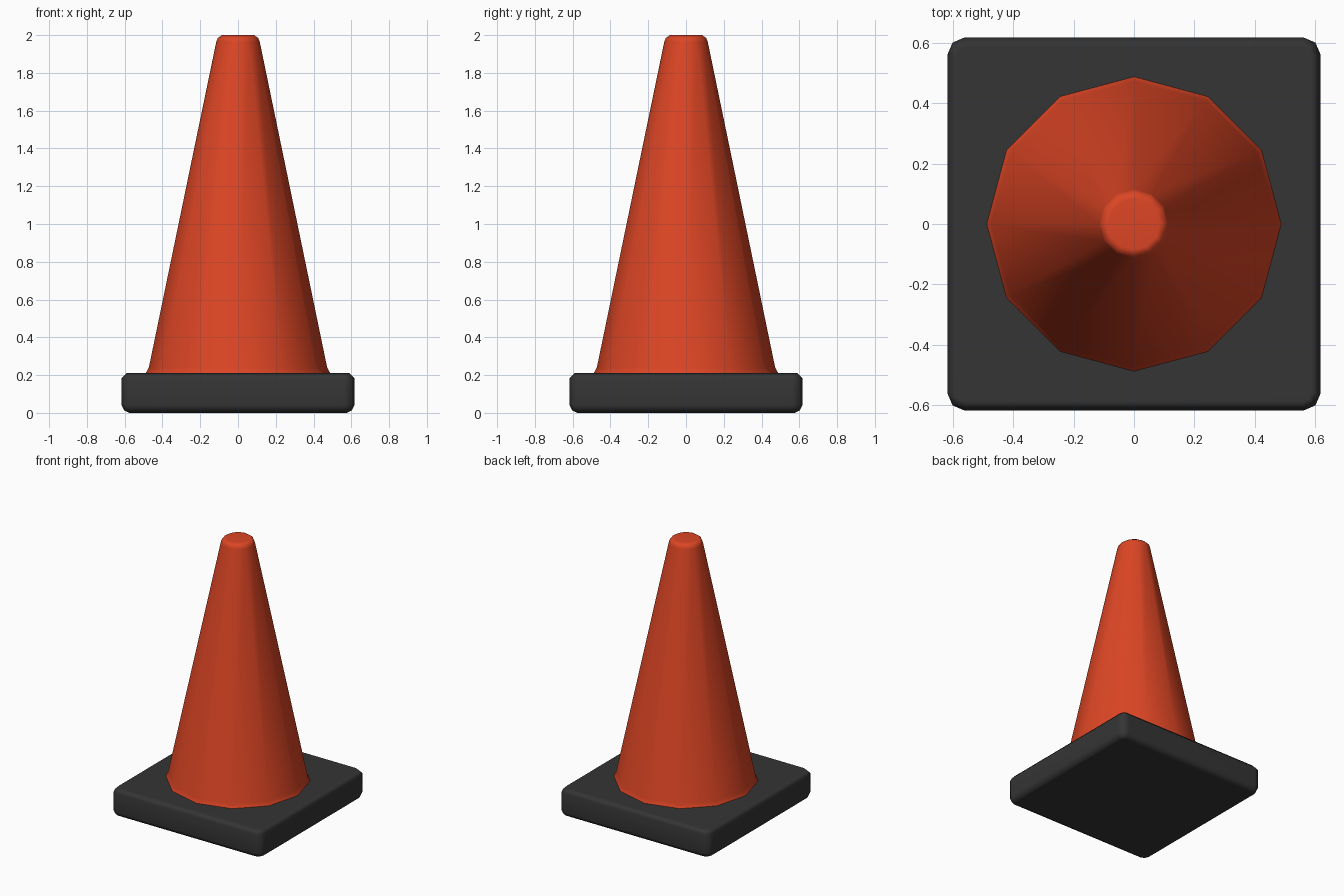
import bpy, bmesh, math

if "Cube" in bpy.data.objects:
    bpy.data.objects.remove(bpy.data.objects["Cube"])


def material(name, rgb):
    m = bpy.data.materials.new(name)
    m.diffuse_color = (*rgb, 1)
    m.use_nodes = True
    m.node_tree.nodes["Principled BSDF"].inputs["Base Color"].default_value = m.diffuse_color
    return m


def loft(name, rings, mat):
    """Closed, smooth solid through a stack of equal-sized rings."""
    bm = bmesh.new()
    rows = [[bm.verts.new(p) for p in ring] for ring in rings]
    n = len(rows[0])
    for a, b in zip(rows, rows[1:]):
        for i in range(n):
            j = (i + 1) % n
            bm.faces.new((a[i], a[j], b[j], b[i]))
    bm.faces.new(rows[0][::-1])
    bm.faces.new(rows[-1])
    for f in bm.faces:
        f.smooth = True
    me = bpy.data.meshes.new(name)
    bm.to_mesh(me)
    bm.free()
    me.materials.append(mat)
    ob = bpy.data.objects.new(name, me)
    bpy.context.collection.objects.link(ob)
    wn = ob.modifiers.new("weighted_normals", 'WEIGHTED_NORMAL')
    wn.weight = 50
    return ob


def circle(r, z, n=12):
    return [(r * math.cos(2 * math.pi * i / n), r * math.sin(2 * math.pi * i / n), z)
            for i in range(n)]


def square(h, c, z):
    """Square ring with corners cut in two steps."""
    m = h - 0.3 * c
    pts = []
    for k in range(4):
        co, si = round(math.cos(k * math.pi / 2)), round(math.sin(k * math.pi / 2))
        for x, y in ((h, h - c), (m, m), (h - c, h)):
            pts.append((x * co - y * si, x * si + y * co, z))
    return pts


orange = material("orange_plastic", (0.72, 0.06, 0.018))
black = material("dark_rubber", (0.035, 0.035, 0.035))

# Square rubber base with softened edges
loft("base", [square(h, c, z) for h, c, z in
              ((0.575, 0.02, 0), (0.603, 0.04, 0.014), (0.617, 0.055, 0.042),
               (0.617, 0.055, 0.182), (0.587, 0.03, 0.212))], black)

# Twelve-sided cone with a flared foot and a chamfered tip
loft("cone", [circle(r, z) for r, z in
              ((0.489, 0.205), (0.487, 0.213), (0.472, 0.24), (0.115, 1.965),
               (0.107, 1.985), (0.085, 2.0))], orange)
